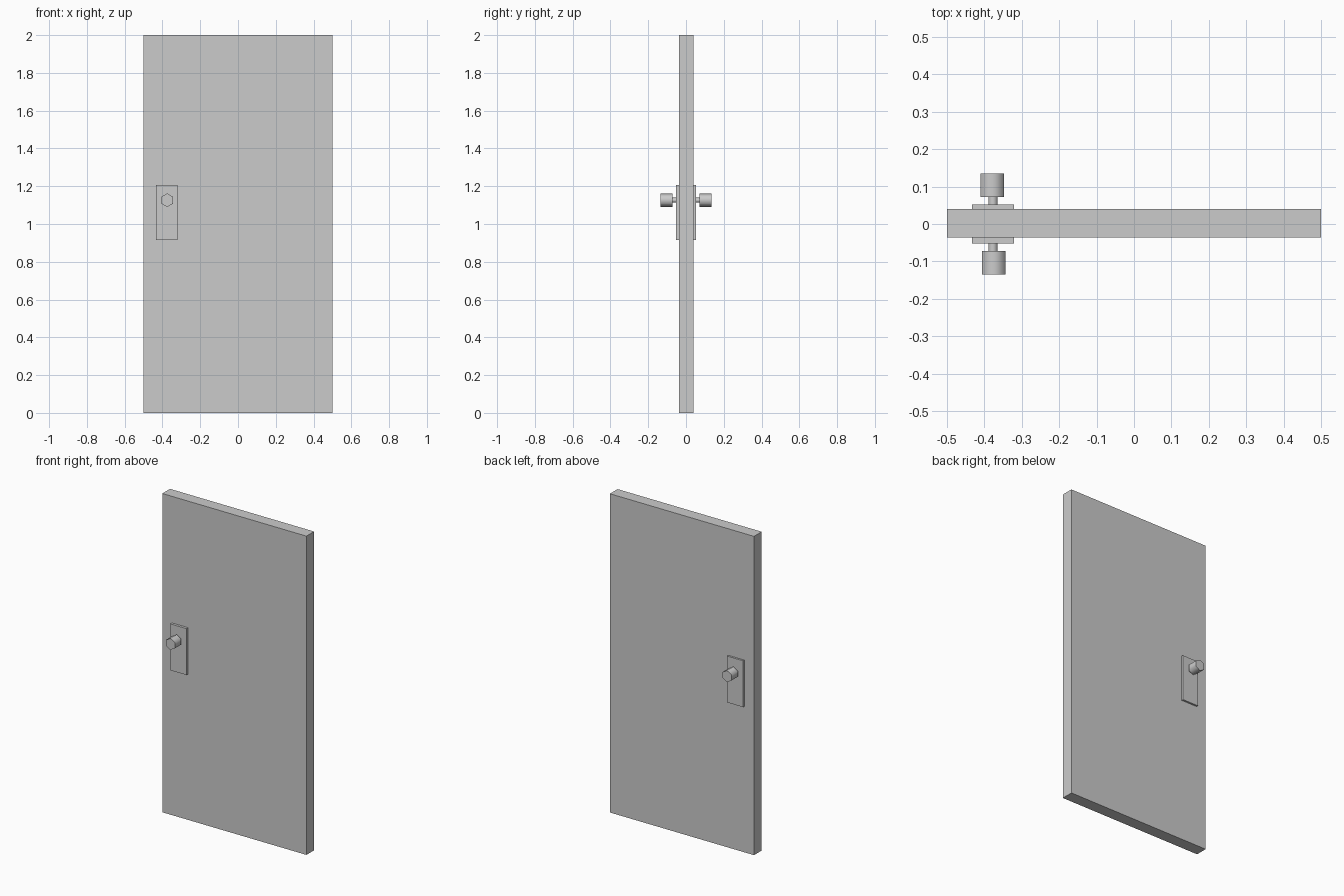
import bpy, math

if "Cube" in bpy.data.objects:
    bpy.data.objects.remove(bpy.data.objects["Cube"])


def box(name, x, y, z):
    """Box from (min, max) ranges on each axis."""
    bpy.ops.mesh.primitive_cube_add(
        size=1, location=[(a + b) / 2 for a, b in (x, y, z)])
    ob = bpy.context.object
    ob.name = name
    ob.scale = [b - a for a, b in (x, y, z)]
    bpy.ops.object.transform_apply(location=False, rotation=False, scale=True)
    return ob


def hex_rod(name, radius, x, y0, y1, z):
    """Six-sided rod along y, one corner pointing up."""
    bpy.ops.mesh.primitive_cylinder_add(
        vertices=6, radius=radius, depth=abs(y1 - y0),
        location=(x, (y0 + y1) / 2, z), rotation=(math.pi / 2, 0, 0))
    ob = bpy.context.object
    ob.name = name
    bpy.ops.object.transform_apply(location=False, rotation=True, scale=False)
    # round the sides, keep the cap edges sharp
    bpy.ops.object.shade_smooth_by_angle(angle=math.radians(65))
    return ob


# Door leaf
box("door_panel", (-0.5, 0.5), (-0.036, 0.040), (0, 2))

# Back plate, spindle and knob on each face
KNOB_Z = 1.126
for side, s, knob_x in (("front", -1, -0.375), ("back", 1, -0.379)):
    box(side + "_plate", (-0.433, -0.321),
        sorted((s * 0.03, s * 0.052)), (0.915, 1.206))
    hex_rod(side + "_spindle", 0.0135, -0.377, s * 0.045, s * 0.075, KNOB_Z)
    hex_rod(side + "_knob", 0.036, knob_x, s * 0.072, s * 0.135, KNOB_Z)
